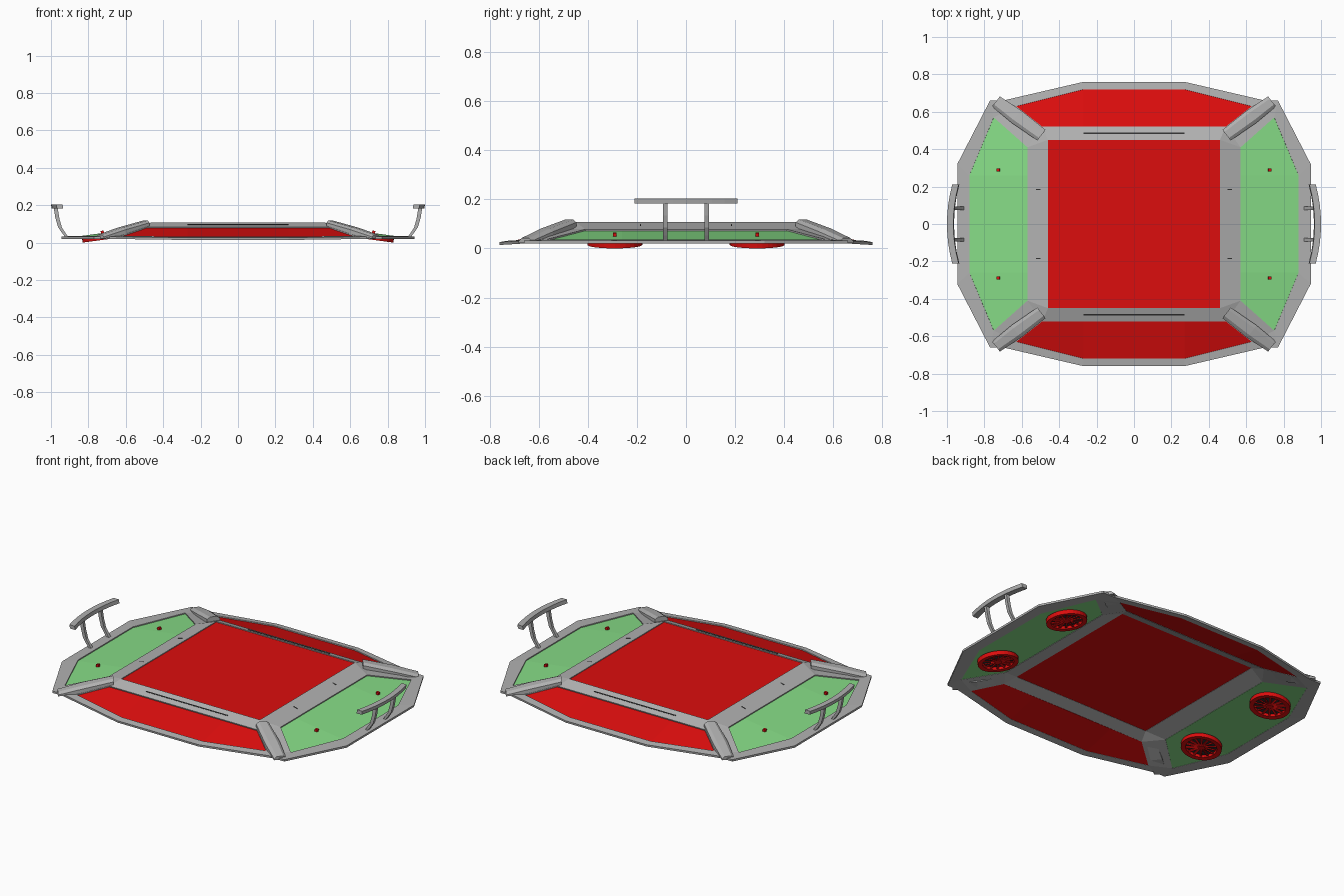
import bpy, bmesh, math
from mathutils import Matrix, Vector

if "Cube" in bpy.data.objects:
    bpy.data.objects.remove(bpy.data.objects["Cube"])


def material(name, color):
    m = bpy.data.materials.new(name)
    m.diffuse_color = (*color, 1)
    m.use_nodes = True
    m.node_tree.nodes["Principled BSDF"].inputs["Base Color"].default_value = m.diffuse_color
    return m


RED = material("red", (0.72, 0.004, 0.004))
GREEN = material("light green", (0.24, 0.72, 0.24))
GREY = material("metal grey", (0.44, 0.44, 0.44))
DARK = material("dark grey", (0.03, 0.03, 0.03))


def finish(bm, name, mat, mirror=True, solid=0):
    me = bpy.data.meshes.new(name)
    bm.to_mesh(me)
    bm.free()
    me.materials.append(mat)
    ob = bpy.data.objects.new(name, me)
    bpy.context.collection.objects.link(ob)
    if mirror:
        mod = ob.modifiers.new("mirror", 'MIRROR')
        mod.use_axis = (True, True, False)
        mod.merge_threshold = 0.0005
    if solid:
        mod = ob.modifiers.new("thickness", 'SOLIDIFY')
        mod.thickness = solid
        mod.offset = -1
    return ob


def sheet(name, mat, faces, solid):
    """Thin plate from faces of one quadrant, mirrored to all four."""
    bm = bmesh.new()
    for f in faces:
        bm.faces.new([bm.verts.new(p) for p in f])
    bmesh.ops.remove_doubles(bm, verts=bm.verts, dist=0.0005)
    bm.normal_update()
    bmesh.ops.reverse_faces(bm, faces=[f for f in bm.faces if f.normal.z < 0])
    return finish(bm, name, mat, True, solid)


def loft(bm, rings):
    """Closed tube through matching cross-sections."""
    vs = [[bm.verts.new(p) for p in r] for r in rings]
    n = len(vs[0])
    for a, b in zip(vs, vs[1:]):
        for i in range(n):
            bm.faces.new((a[i], a[(i + 1) % n], b[(i + 1) % n], b[i]))
    bm.faces.new(vs[0])
    bm.faces.new(vs[-1])
    bmesh.ops.recalc_face_normals(bm, faces=bm.faces)


# Key points of the +x +y quadrant
c = (.46, .45, .108)
f0, f1, f2 = (0, .45, .108), (0, .52, .083), (.49, .52, .083)
s0, s1, s2 = (.46, 0, .108), (.57, 0, .078), (.57, .41, .078)
fi0, fi1, fi2 = (0, .72, .032), (.27, .72, .032), (.63, .63, .036)
fo0, fo1, fo2 = (0, .76, .026), (.27, .76, .026), (.70, .66, .032)
si0, si1, si2 = (.88, 0, .036), (.88, .26, .036), (.75, .57, .036)
so0, so1, so2 = (.945, 0, .032), (.945, .32, .032), (.77, .66, .032)

# Frame around the panels
sheet("frame", GREY, [
    (f0, c, f2, f1), (s0, s1, s2, c), (c, s2, f2),
    (f2, s2, si2, fi2), (fi2, si2, so2, fo2),
    (fi0, fi1, fo1, fo0), (fi1, fi2, fo2, fo1),
    (si0, so0, so1, si1), (si1, so1, so2, si2)], .012)


def lower(p, d=.006):
    return (p[0], p[1], p[2] - d)


# Panels, sitting slightly below the frame lip
sheet("centre_panel", RED, [((0, 0, .104), (.46, 0, .104), (.46, .45, .104), (0, .45, .104))], .006)
sheet("end_panel", RED, [[lower(p) for p in q] for q in
      [(f1, (.27, .52, .083), fi1, fi0), ((.27, .52, .083), f2, fi2, fi1)]], .005)
sheet("side_panel", GREEN, [[lower(p) for p in q] for q in
      [(s1, si0, si1, (.57, .26, .078)), ((.57, .26, .078), si1, si2, s2)]], .005)

# Raised corner ribs
bm = bmesh.new()
d = Vector((.235, .18, 0)).normalized()
side = Vector((-d.y, d.x, 0))
rings = []
for x, y, top, bottom, w in ((.495, .475, .118, .08, .036), (.63, .575, .080, .035, .042),
                             (.738, .655, .042, .022, .034)):
    o = Vector((x, y, 0))
    rings.append([o + side * a * w + Vector((0, 0, z))
                  for a, z in ((-1, bottom), (1, bottom), (1, top - .012), (.55, top), (-.55, top), (-1, top - .012))])
loft(bm, rings)
finish(bm, "corner_rib", GREY)

# Thin seam strips on the raised frame
sheet("frame_seam", DARK, [((0, .482, .0985), (.27, .482, .0985), (.27, .488, .0965), (0, .488, .0965))], .002)
sheet("frame_notch", DARK, [((.50, .183, .0985), (.525, .183, .0920), (.525, .188, .0920), (.50, .188, .0985))], .002)

# Curved handle bars
bm = bmesh.new()
rings = []
for i in range(9):
    y = -.21 + .42 * i / 8
    x = .978 - .028 * (y / .21) ** 2
    rings.append([(x - .016, y, .182), (x + .018, y, .182), (x + .022, y, .204), (x - .012, y, .204)])
loft(bm, rings)
bar = finish(bm, "handle_bar", GREY)
bar.modifiers["mirror"].use_axis = (True, False, False)

# Bent handle posts
bm = bmesh.new()
loft(bm, [[(x - .011, y, z - .006), (x - .011, y + .018, z - .006), (x + .011, y + .018, z), (x + .011, y, z)]
          for y in (.076,) for x, z in ((.915, .032), (.93, .052), (.952, .085), (.966, .135), (.975, .19))])
finish(bm, "handle_post", GREY)

# Fans under the side panels, tilted with the panel
tilt = math.atan2(.042, .31)
R = .112
place = Matrix.Translation((.72, .29, R * math.sin(tilt))) @ Matrix.Rotation(tilt, 4, 'Y')


def circle(r, z, n=32):
    return [(r * math.cos(2 * math.pi * i / n), r * math.sin(2 * math.pi * i / n), z) for i in range(n)]


bm = bmesh.new()
loops = [[bm.verts.new(p) for p in circle(r, z)] for r, z in ((.086, .002), (R, 0), (R, .024), (.086, .024))]
for a, b in zip(loops, loops[1:] + loops[:1]):
    for i in range(32):
        bm.faces.new((a[i], a[(i + 1) % 32], b[(i + 1) % 32], b[i]))
bmesh.ops.recalc_face_normals(bm, faces=bm.faces)
bm.transform(place)
finish(bm, "fan_ring", RED)

# Spokes, hub and axle tip
bm = bmesh.new()
for i in range(14):
    m = Matrix.Rotation(2 * math.pi * i / 14, 4, 'Z') @ Matrix.Translation((.052, 0, .010)) @ \
        Matrix.Rotation(.35, 4, 'X') @ Matrix.Diagonal((.076, .011, .006, 1))
    bmesh.ops.create_cube(bm, size=1, matrix=m)
bmesh.ops.create_cone(bm, cap_ends=True, segments=16, radius1=.02, radius2=.02, depth=.02,
                      matrix=Matrix.Translation((0, 0, .013)))
bmesh.ops.create_cube(bm, size=1, matrix=Matrix.Translation((0, 0, .027)) @ Matrix.Diagonal((.016, .016, .044, 1)))
bm.transform(place)
finish(bm, "fan_blades", RED)

# Dark backing behind the blades
bm = bmesh.new()
bmesh.ops.create_cone(bm, cap_ends=True, segments=32, radius1=.09, radius2=.09, depth=.003,
                      matrix=Matrix.Translation((0, 0, .020)))
bm.transform(place)
finish(bm, "fan_backing", DARK)
